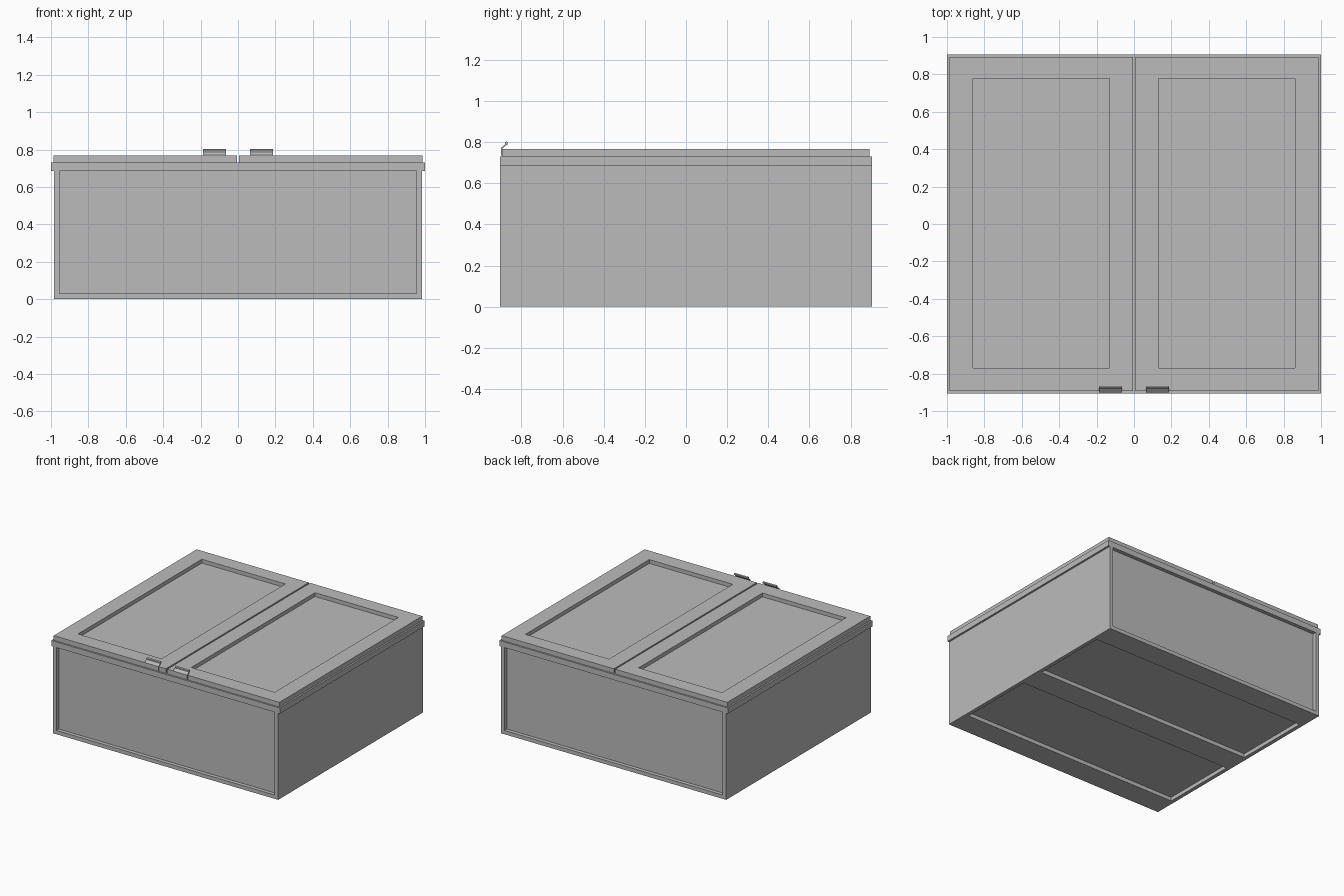
import bpy, bmesh
from mathutils import Vector

if "Cube" in bpy.data.objects:
    bpy.data.objects.remove(bpy.data.objects["Cube"])

grey = bpy.data.materials.new("plain grey")
grey.use_nodes = True
colour = (0.5, 0.5, 0.5, 1)
grey.diffuse_color = colour
grey.node_tree.nodes["Principled BSDF"].inputs["Base Color"].default_value = colour


def finish(name, bm):
    bmesh.ops.recalc_face_normals(bm, faces=bm.faces)
    mesh = bpy.data.meshes.new(name)
    bm.to_mesh(mesh)
    bm.free()
    mesh.materials.append(grey)
    ob = bpy.data.objects.new(name, mesh)
    bpy.context.collection.objects.link(ob)
    return ob


def box(name, x, y, z):
    """Box between the given (low, high) ranges."""
    bm = bmesh.new()
    bmesh.ops.create_cube(bm, size=1)
    for v in bm.verts:
        v.co = Vector(r[0] if c < 0 else r[1] for c, r in zip(v.co, (x, y, z)))
    return finish(name, bm)


def carve(ob, *ranges):
    """Cut a box-shaped recess out of a part."""
    cutter = box("cutter", *ranges)
    mod = ob.modifiers.new("recess", 'BOOLEAN')
    mod.operation, mod.solver, mod.object = 'DIFFERENCE', 'EXACT', cutter
    bpy.context.view_layer.objects.active = ob
    bpy.ops.object.modifier_apply(modifier=mod.name)
    bpy.data.objects.remove(cutter)


HALF_X, HALF_Y, RIM, TOP, DEPTH = 0.985, 0.905, 0.73, 0.767, 0.03

# Main crate body with recessed front, back and underside panels
body = box("crate_body", (-HALF_X, HALF_X), (-HALF_Y, HALF_Y), (0, RIM))
for s in (-1, 1):
    ends = sorted((s * (HALF_Y - DEPTH), s * 1.2))
    carve(body, (-0.955, 0.955), ends, (0.03, 0.685))
    carve(body, (-0.955, 0.955), sorted((s * 0.1, s * 0.72)), (-0.2, DEPTH))

for s, side in ((-1, "right"), (1, "left")):
    # Overhanging rim along the side
    box(side + "_rim", sorted((s * HALF_X, s)), (-HALF_Y, HALF_Y), (0.685, RIM))

    # Door with a sunken panel
    door = box(side + "_door", sorted((s * 0.006, s * 0.987)), (-0.893, 0.893), (RIM, TOP))
    carve(door, sorted((s * 0.13, s * 0.86)), (-0.77, 0.777), (TOP - DEPTH, 1))

    # Bent handle plate with a thickened lip, extruded across x
    bm = bmesh.new()
    profile = [(-0.893, 0.735), (-0.9, 0.735), (-0.9, 0.771), (-0.88, 0.788),
               (-0.88, 0.798), (-0.873, 0.804), (-0.866, 0.799),
               (-0.867, 0.788), (-0.873, 0.785), (-0.893, 0.768)]
    face = bm.faces.new([bm.verts.new((s * 0.125 - 0.061, y, z)) for y, z in profile])
    out = bmesh.ops.extrude_face_region(bm, geom=[face])
    moved = [g for g in out["geom"] if isinstance(g, bmesh.types.BMVert)]
    bmesh.ops.translate(bm, verts=moved, vec=(0.122, 0, 0))
    finish(side + "_handle", bm)
